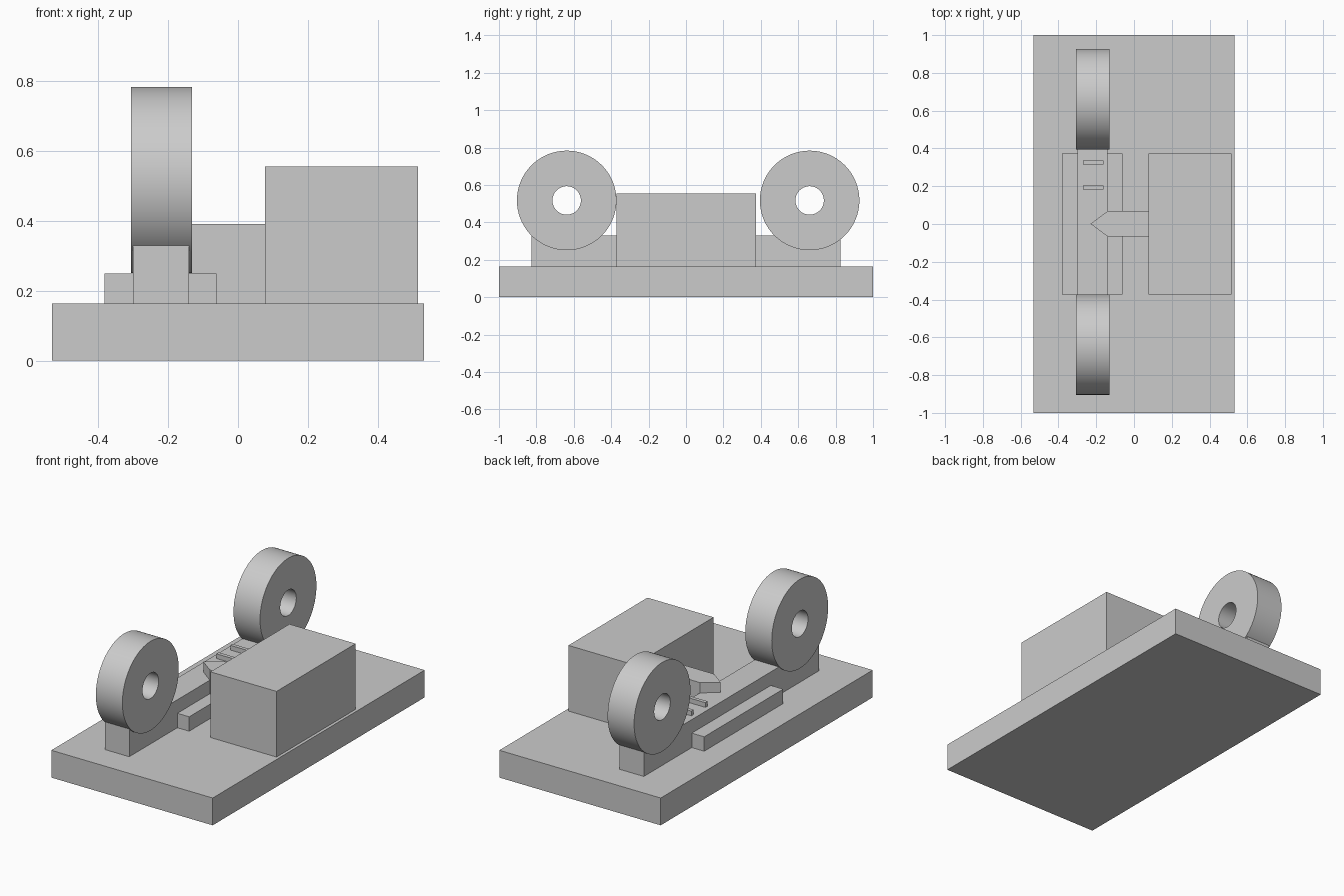
import bpy, bmesh
from math import cos, sin, tau

cube = bpy.data.objects.get("Cube")
if cube:
    bpy.data.objects.remove(cube, do_unlink=True)

# Single grey material
grey = bpy.data.materials.new("light_grey")
grey.use_nodes = True
grey.diffuse_color = (0.6, 0.6, 0.6, 1)
grey.node_tree.nodes["Principled BSDF"].inputs["Base Color"].default_value = (0.6, 0.6, 0.6, 1)

BASE_TOP = 0.163
RAIL_TOP = 0.33


def finish(name, bm):
    bmesh.ops.recalc_face_normals(bm, faces=bm.faces)
    mesh = bpy.data.meshes.new(name)
    bm.to_mesh(mesh)
    bm.free()
    mesh.materials.append(grey)
    obj = bpy.data.objects.new(name, mesh)
    bpy.context.collection.objects.link(obj)
    return obj


def prism(name, outline, z0, z1):
    """Extrude a flat outline upward from z0 to z1."""
    bm = bmesh.new()
    face = bm.faces.new([bm.verts.new((x, y, z0)) for x, y in outline])
    top = bmesh.ops.extrude_face_region(bm, geom=[face])["geom"]
    verts = [v for v in top if isinstance(v, bmesh.types.BMVert)]
    bmesh.ops.translate(bm, verts=verts, vec=(0, 0, z1 - z0))
    return finish(name, bm)


def box(name, x0, x1, y0, y1, z0, z1):
    return prism(name, [(x0, y0), (x1, y0), (x1, y1), (x0, y1)], z0, z1)


def reel(name, x0, x1, y, z, outer, inner, sides=96):
    """Ring with a bore, its axis along x."""
    bm = bmesh.new()
    profile = [(x0, outer), (x1, outer), (x1, inner), (x0, inner)]
    rings = [[bm.verts.new((x, y + r * cos(tau * i / sides), z + r * sin(tau * i / sides)))
              for i in range(sides)] for x, r in profile]
    for k in range(4):
        a, b = rings[k], rings[(k + 1) % 4]
        for i in range(sides):
            j = (i + 1) % sides
            bm.faces.new((a[i], a[j], b[j], b[i]))
    obj = finish(name, bm)
    bpy.ops.object.select_all(action='DESELECT')
    obj.select_set(True)
    bpy.context.view_layer.objects.active = obj
    bpy.ops.object.shade_smooth_by_angle()


# Base slab and housing block
box("base", -0.533, 0.533, -1, 1, 0, BASE_TOP)
box("housing", 0.078, 0.515, -0.372, 0.374, BASE_TOP, 0.555)

# Long centre rail with a low strip on either side
box("centre_rail", -0.3, -0.14, -0.826, 0.826, BASE_TOP, RAIL_TOP)
box("outer_strip", -0.382, -0.3, -0.372, 0.374, BASE_TOP, 0.249)
box("inner_strip", -0.14, -0.062, -0.372, 0.374, BASE_TOP, 0.249)

# Pointed arm reaching from the housing over the rail
prism("pointer", [(0.078, -0.066), (0.078, 0.068), (-0.14, 0.068),
                  (-0.23, 0.001), (-0.14, -0.066)], BASE_TOP, 0.391)

# Small ribs on the rail
for label, y in (("near", 0.193), ("far", 0.325)):
    box(label + "_rib", -0.271, -0.161, y - 0.011, y + 0.011, RAIL_TOP, 0.358)

# Reels at both ends of the rail
for label, y in (("front", -0.638), ("back", 0.661)):
    reel(label + "_reel", -0.306, -0.131, y, 0.517, 0.266, 0.076)
